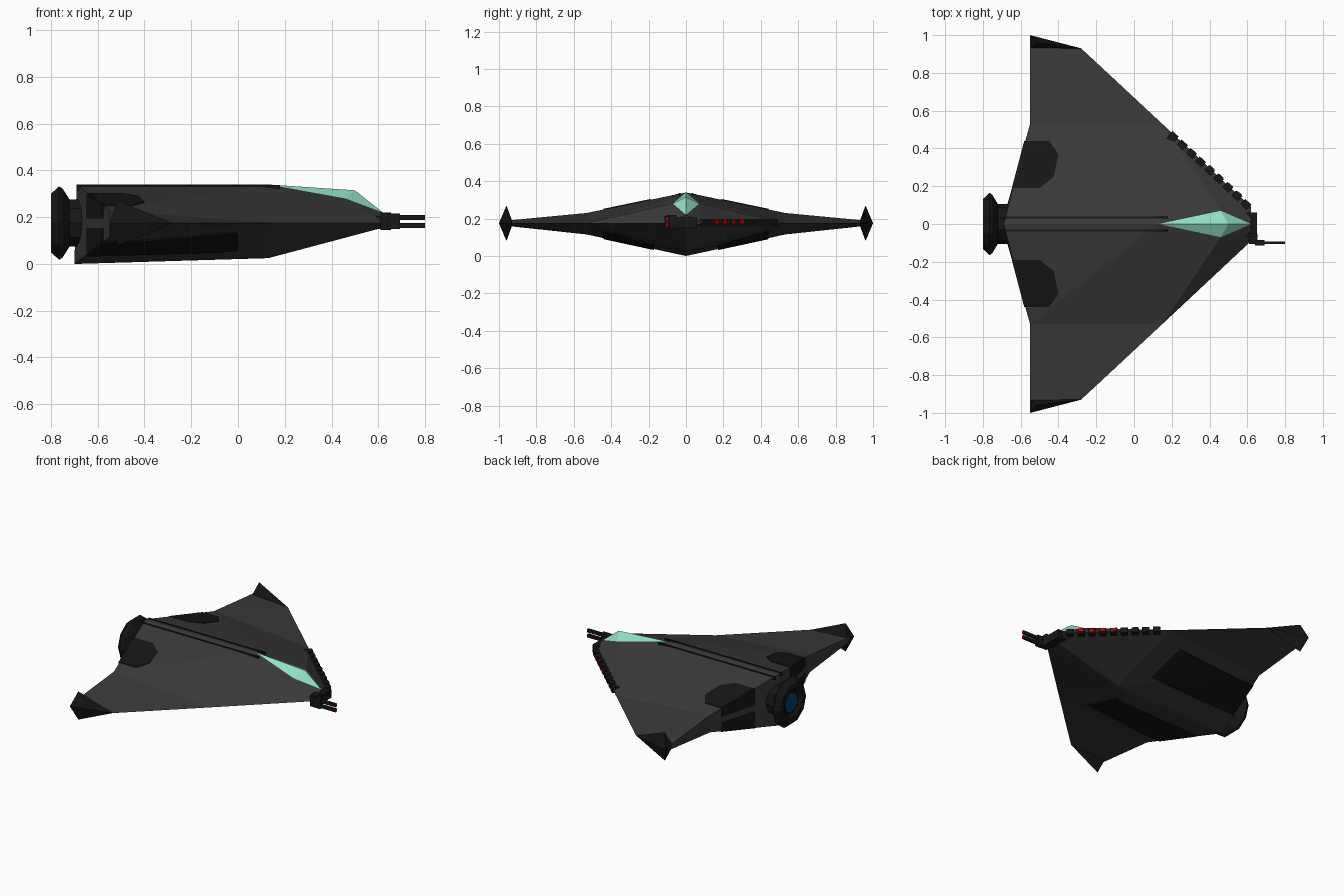
import bpy, bmesh, math
from mathutils import Vector, Matrix
from mathutils.bvhtree import BVHTree

if "Cube" in bpy.data.objects:
    bpy.data.objects.remove(bpy.data.objects["Cube"])


def material(name, rgb):
    m = bpy.data.materials.new(name)
    m.diffuse_color = (*rgb, 1)
    m.use_nodes = True
    m.node_tree.nodes["Principled BSDF"].inputs["Base Color"].default_value = m.diffuse_color
    return m


HULL = material("hull_grey", (0.042, 0.042, 0.042))
BLACK = material("trim_black", (0.008, 0.008, 0.008))
TEAL = material("glass_teal", (0.28, 0.75, 0.55))
RED = material("light_red", (0.6, 0.0, 0.0))
BLUE = material("glow_blue", (0.0, 0.06, 0.15))


def build(name, verts, faces, mat, mirror=True):
    """Flat-faced mesh, optionally mirrored across y = 0 and welded."""
    bm = bmesh.new()
    for s in ((1, -1) if mirror else (1,)):
        vs = [bm.verts.new((x, y * s, z)) for x, y, z in verts]
        for f in faces:
            bm.faces.new([vs[i] for i in f][::s])
    bmesh.ops.remove_doubles(bm, verts=bm.verts, dist=1e-5)
    bmesh.ops.recalc_face_normals(bm, faces=bm.faces)
    me = bpy.data.meshes.new(name)
    bm.to_mesh(me)
    bm.free()
    me.materials.append(mat)
    ob = bpy.data.objects.new(name, me)
    bpy.context.collection.objects.link(ob)
    return ob


def prism(name, a, b, mat, mirror=True):
    """Solid between two matching outlines."""
    n = len(a)
    faces = [list(range(n)), list(range(n, 2 * n))]
    faces += [(i, (i + 1) % n, n + (i + 1) % n, n + i) for i in range(n)]
    return build(name, list(a) + list(b), faces, mat, mirror)


def box(name, lo, hi, mat, mirror=False):
    (x0, y0, z0), (x1, y1, z1) = lo, hi
    ring = [(x0, y0), (x1, y0), (x1, y1), (x0, y1)]
    return prism(name, [(x, y, z0) for x, y in ring],
                 [(x, y, z1) for x, y in ring], mat, mirror)


def lathe(name, profile, mat, n=10, zc=0.175):
    """Revolve (x, radius) points around the engine axis."""
    verts = [(x, r * math.cos(2 * math.pi * k / n), zc + r * math.sin(2 * math.pi * k / n))
             for x, r in profile for k in range(n)]
    m = len(profile)
    faces = [(i * n + k, i * n + (k + 1) % n, (i + 1) * n + (k + 1) % n, (i + 1) * n + k)
             for i in range(m - 1) for k in range(n)]
    faces += [list(range(n)), list(range((m - 1) * n, m * n))]
    return build(name, verts, faces, mat, False)


# Hull: half outline, mirrored
P = dict(
    A0=(-.69, 0, .34), A1=(.13, 0, .34), A2=(.46, .07, .28), A3=(.62, 0, .22),
    N=(.62, .09, .175), M=(.15, .53, .175), T=(-.28, .93, .175),
    R=(-.55, .95, .19), r=(-.55, .95, .16), K=(-.55, .53, .23), k=(-.55, .53, .115),
    B0=(-.70, 0, 0), B1=(.13, 0, .025), B2=(.60, 0, .15))
names = list(P)
tris = ["A0 A1 K", "A1 M K", "A1 A2 M", "A2 N M", "A2 A3 N", "A1 A3 A2",
        "K M T", "K T R", "B0 B1 k", "B1 M k", "B1 N M", "B1 B2 N",
        "k M T", "k T r", "A0 K k B0", "K R r k", "R T r", "A3 N B2"]
hull_faces = [[names.index(p) for p in t.split()] for t in tris]
build("hull", list(P.values()), hull_faces, HULL)
tree = BVHTree.FromPolygons([Vector(v) for v in P.values()], hull_faces)


def skin_panel(name, outline, up, lift, mat=BLACK):
    """Thin plate lying on the upper or lower hull skin."""
    s = 1 if up else -1
    pts = [tree.ray_cast(Vector((x, y, s)), Vector((0, 0, -s)))[0] for x, y in outline]
    prism(name, [p + Vector((0, 0, s * lift)) for p in pts],
          [p - Vector((0, 0, s * .01)) for p in pts], mat)


# Dark plates on the upper and lower skins
skin_panel("upper_engine_cover", [(-.572, .44), (-.45, .44), (-.40, .37), (-.425, .25),
                                  (-.50, .19), (-.638, .19)], True, .004)
skin_panel("belly_panel_rear", [(-.572, .44), (-.435, .44), (-.088, .17), (-.643, .17)], False, .006)
skin_panel("belly_panel_front", [(-.435, .44), (0, .44), (0, .17), (-.088, .17)], False, .006)

# Rear vents above and below the grey crossbar
for name, z_in, z_out, zb in (("upper_rear_vent", .300, .249, .195),
                              ("lower_rear_vent", .044, .096, .152)):
    def vent(dx):
        return [(-.642 + dx, .19, z_in), (-.576 + dx, .44, z_out),
                (-.576 + dx, .44, zb), (-.642 + dx, .19, zb)]
    prism(name, vent(-.005), vent(.02), BLACK)

# Spine strips
box("spine_strip", (-.69, .030, .315), (.18, .040, .337), BLACK, True)

# Wing tip fins
build("wing_tip", [(-.28, .93, .175), (-.55, 1.0, .175), (-.515, .96, .27),
                   (-.55, .925, .175), (-.515, .96, .08), (-.55, .96, .175)],
      [(0, 1, 2), (0, 2, 3), (0, 3, 4), (0, 4, 1),
       (5, 1, 2), (5, 2, 3), (5, 3, 4), (5, 4, 1)], BLACK)

# Canopy
build("canopy", [P["A1"], P["A2"], P["A3"], (.50, 0, .315)],
      [(0, 1, 3), (1, 2, 3)], TEAL)

# Engine nozzle and glow
lathe("engine_nozzle", [(-.64, .105), (-.72, .105), (-.75, .155), (-.765, .165),
                        (-.80, .132), (-.80, .10), (-.78, .075)], BLACK)
lathe("engine_glow", [(-.775, .065), (-.785, .065)], BLUE)

# Nose plate and twin gun
box("nose_plate", (.59, -.07, .15), (.652, .06, .205), BLACK)
box("gun_mount", (.61, -.105, .145), (.655, -.05, .22), BLACK)
box("gun_body", (.64, -.115, .15), (.692, -.085, .215), BLACK)
for i, z in enumerate((.199, .165)):
    box(f"gun_barrel_{i}", (.68, -.107, z - .011), (.797, -.093, z + .011), BLACK)
    box(f"gun_muzzle_{i}", (.797, -.107, z - .011), (.80, -.093, z + .011), RED)

# Sensor blocks along one leading edge, four of them lit
turn = Matrix.Rotation(math.atan2(.47, .44), 4, 'Z')
edge_a, edge_b = Vector(P["N"]), Vector(P["M"])
for i in range(9):
    y = .11 + .045 * i
    spot = edge_a.lerp(edge_b, (y - edge_a.y) / (edge_b.y - edge_a.y))
    place = Matrix.Translation(spot) @ turn
    box(f"sensor_block_{i}", (-.04, -.022, -.012), (.010, .022, .022), BLACK).matrix_world = place
    if 1 <= i <= 4:
        box(f"sensor_light_{i}", (0, -.015, -.001), (.014, .015, .019), RED).matrix_world = place
